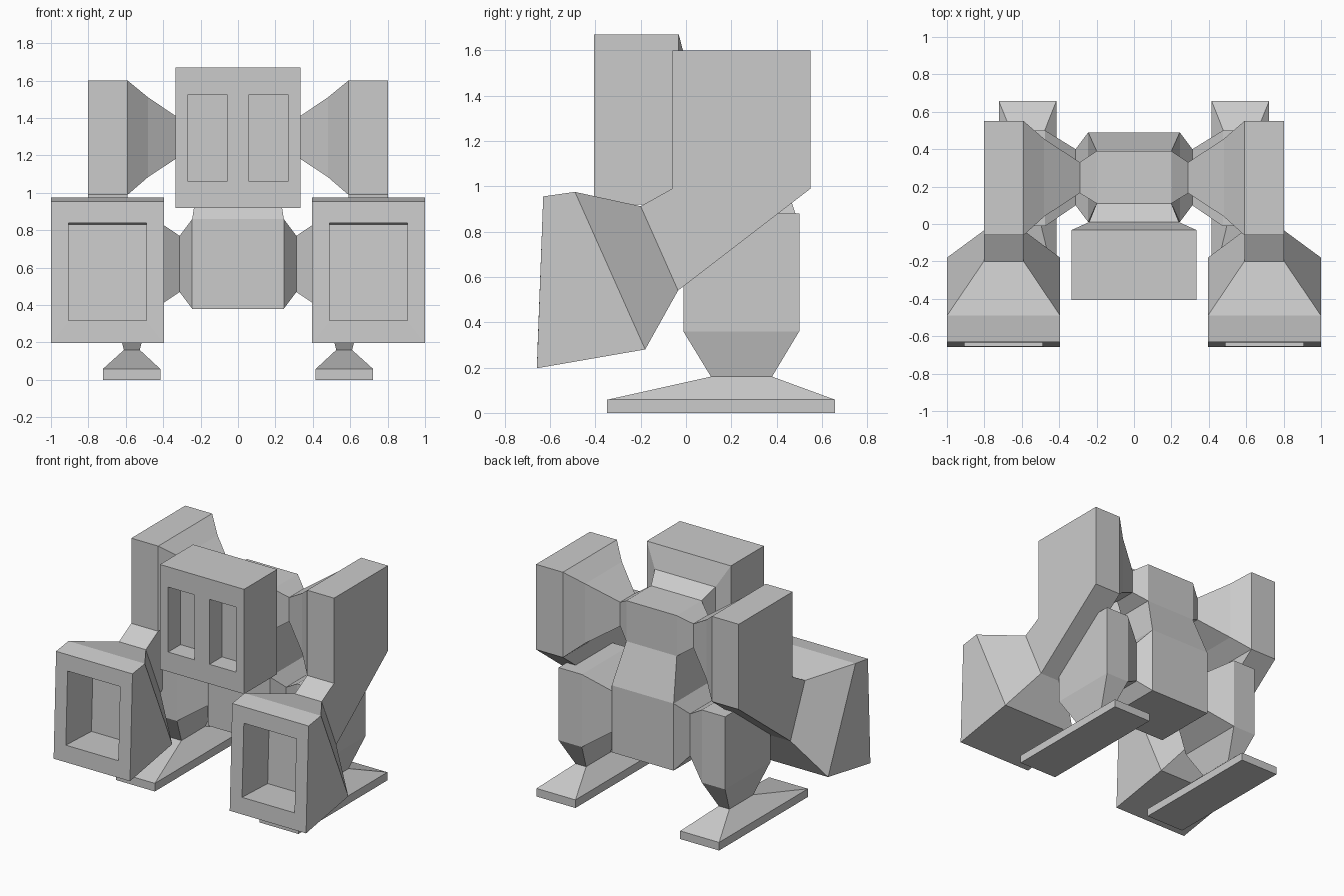
import bpy, bmesh

if "Cube" in bpy.data.objects:
    bpy.data.objects.remove(bpy.data.objects["Cube"])


def ring(x0, x1, a, b):
    """Four corners: two (y, z) points, each spread from x0 to x1."""
    return [(x0, *a), (x1, *a), (x1, *b), (x0, *b)]


def side_ring(x, y0, y1, z0, z1):
    """Four corners of a rectangle facing along x."""
    return [(x, y0, z0), (x, y1, z0), (x, y1, z1), (x, y0, z1)]


def build(name, lofts, mirror=False, opening=None):
    """Skin each (rings, cap_start, cap_end); drop faces where parts join."""
    bm = bmesh.new()
    for rings, cap_start, cap_end in lofts:
        loops = [[bm.verts.new(p) for p in r] for r in rings]
        for lo, hi in zip(loops, loops[1:]):
            for i in range(4):
                j = (i + 1) % 4
                bm.faces.new((lo[i], lo[j], hi[j], hi[i]))
        if cap_start:
            bm.faces.new(loops[0])
        if cap_end:
            bm.faces.new(loops[-1])
    bmesh.ops.remove_doubles(bm, verts=bm.verts, dist=0.0005)
    bmesh.ops.recalc_face_normals(bm, faces=bm.faces)
    if opening:
        gone = [f for f in bm.faces if opening(f.normal, f.calc_center_median())]
        bmesh.ops.delete(bm, geom=gone, context='FACES')
    mesh = bpy.data.meshes.new(name)
    bm.to_mesh(mesh)
    bm.free()
    obj = bpy.data.objects.new(name, mesh)
    bpy.context.collection.objects.link(obj)
    if mirror:
        obj.modifiers.new("Mirror", 'MIRROR')
    return obj


# Torso: boxy lower body tapering to a smaller chest, open at the joints
build("torso", [([
    ring(-.245, .245, (.01, .38), (.49, .38)),
    ring(-.245, .245, (.01, .86), (.49, .86)),
    ring(-.2, .2, (.11, 1.15), (.39, 1.15)),
    ring(-.2, .2, (.11, 1.44), (.39, 1.44))], True, True)],
    opening=lambda n, c: abs(n.x) > .995 or (n.y < -.995 and c.z > 1.1))

# Head with flared neck and two window recesses in the front
head = [([
    ring(-.2, .2, (.11, 1.15), (.11, 1.44)),
    ring(-.24, .24, (.01, 1.08), (.01, 1.51)),
    ring(-.333, .333, (-.032, .92), (-.032, 1.67)),
    ring(-.333, .333, (-.407, .92), (-.407, 1.67))], False, False)]
for s in (1, -1):
    head.append(([
        ring(0, s * .333, (-.407, .92), (-.407, 1.67)),
        ring(s * .06, s * .268, (-.407, 1.06), (-.407, 1.525)),
        ring(s * .06, s * .268, (-.267, 1.06), (-.267, 1.525))], False, True))
build("head", head)

# Shoulders: pinched joint flaring out to the arm
build("shoulder", [([
    side_ring(.2, .11, .39, 1.15, 1.44),
    side_ring(.29, .165, .33, 1.21, 1.382),
    side_ring(.48, .04, .455, 1.085, 1.51),
    side_ring(.59, -.06, .55, .99, 1.6)], False, False)], mirror=True)

# Arms: upper block, bent elbow, wide fist with a deep square recess
build("arm", [([
    ring(.59, .803, (-.06, 1.6), (.55, 1.6)),
    ring(.59, .803, (-.06, .99), (.55, .99)),
    ring(.59, .803, (-.2, .912), (-.035, .54)),
    ring(.395, 1.0, (-.49, .975), (-.18, .28)),
    ring(.395, 1.0, (-.63, .955), (-.658, .197)),
    ring(.49, .906, (-.634, .84), (-.654, .317)),
    ring(.49, .906, (-.344, .828), (-.364, .305))], True, True)],
    mirror=True, opening=lambda n, c: n.x < -.99 and c.z > 1.2)

# Hips: pinched joint between torso and leg
build("hip", [([
    side_ring(.245, .01, .49, .38, .86),
    side_ring(.312, .1, .4, .47, .77),
    side_ring(.475, -.012, .5, .36, .88)], False, False)], mirror=True)

# Legs: block tapering to the ankle
build("leg", [([
    ring(.475, .66, (-.012, .88), (.5, .88)),
    ring(.475, .66, (-.012, .36), (.5, .36)),
    ring(.525, .61, (.11, .16), (.38, .16))], True, False)],
    mirror=True, opening=lambda n, c: n.x < -.99 and c.z > .5)

# Feet: flat soles rising to the ankle
build("foot", [([
    ring(.415, .723, (-.348, 0), (.658, 0)),
    ring(.415, .723, (-.348, .058), (.658, .058)),
    ring(.525, .61, (.11, .16), (.38, .16))], True, False)], mirror=True)
